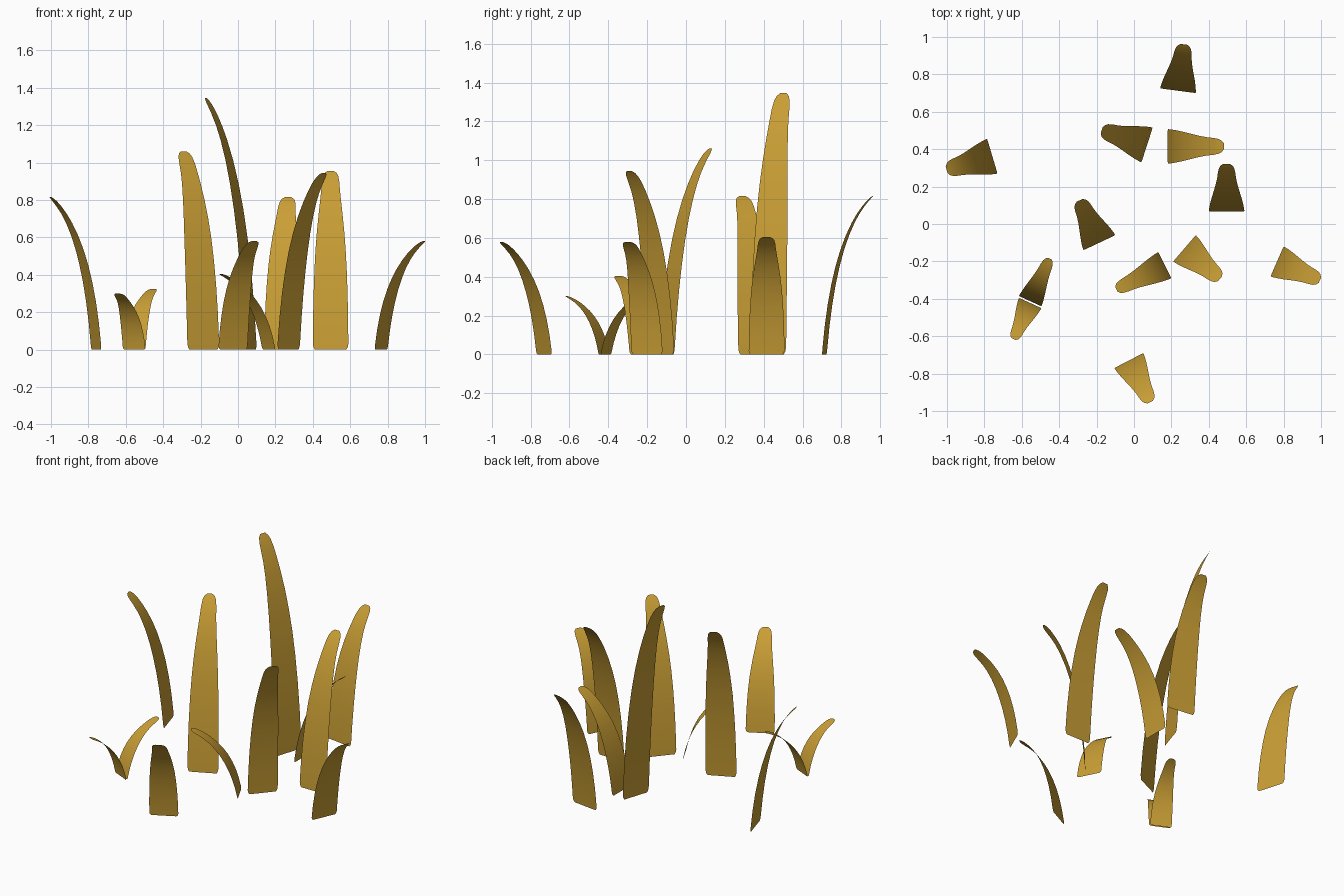
import bpy
from mathutils import Vector

if "Cube" in bpy.data.objects:
    bpy.data.objects.remove(bpy.data.objects["Cube"])

mat = bpy.data.materials.new("dry_straw")
mat.diffuse_color = (0.58, 0.34, 0.035, 1)
mat.use_nodes = True
mat.node_tree.nodes["Principled BSDF"].inputs["Base Color"].default_value = mat.diffuse_color

# Half-width profile along a blade: (curve parameter, fraction of base half-width)
PROFILE = [(0, .88), (.008, .96), (.02, 1), (.12, .985), (.22, .955), (.32, .91),
           (.42, .85), (.52, .77), (.62, .68), (.72, .59), (.8, .53), (.88, .49),
           (.94, .43), (.975, .34), (1, .18)]


def blade(name, a, b, lean, height):
    """Thin bent leaf from base corners a, b; leans to the left of a->b."""
    a, b = Vector((*a, 0)), Vector((*b, 0))
    half = (b - a) / 2
    centre = (a + b) / 2
    out = Vector((-half.y, half.x, 0)).normalized()
    verts, faces = [], []
    for t, w in PROFILE:
        # quadratic bend: rises steeply, then droops outward
        f = 2 * t * (1 - t) * .2 + t * t
        z = 2 * t * (1 - t) * .78 + t * t
        p = centre + out * lean * f + Vector((0, 0, height * z))
        verts += [p - half * w, p, p + half * w]
    for i in range(len(PROFILE) - 1):
        k = 3 * i
        for j in (k, k + 1):
            faces.append((j, j + 1, j + 4, j + 3))
    me = bpy.data.meshes.new(name)
    me.from_pydata([tuple(v) for v in verts], [], faces)
    me.polygons.foreach_set("use_smooth", [True] * len(me.polygons))
    me.materials.append(mat)
    ob = bpy.data.objects.new(name, me)
    bpy.context.collection.objects.link(ob)


# Base corner a, base corner b, lean distance, height
BLADES = [
    ((.14, .725), (.33, .70), .25, .815),
    ((.04, .33), (.10, .515), .255, 1.345),
    ((.18, .507), (.18, .323), .30, .605),
    ((.40, .067), (.59, .067), .255, .955),
    ((-.73, .27), (-.785, .455), .255, .815),
    ((-.27, -.14), (-.10, -.06), .25, 1.06),
    ((-.615, -.385), (-.495, -.44), .25, .325),
    ((-.495, -.45), (-.615, -.395), .212, .30),
    ((.20, -.29), (.13, -.15), .29, .405),
    ((.33, -.06), (.21, -.20), .25, .945),
    ((.80, -.12), (.73, -.28), .25, .58),
    ((.05, -.69), (-.105, -.77), .25, .58),
]
for n, spec in enumerate(BLADES, 1):
    blade(f"grass_blade_{n:02d}", *spec)
